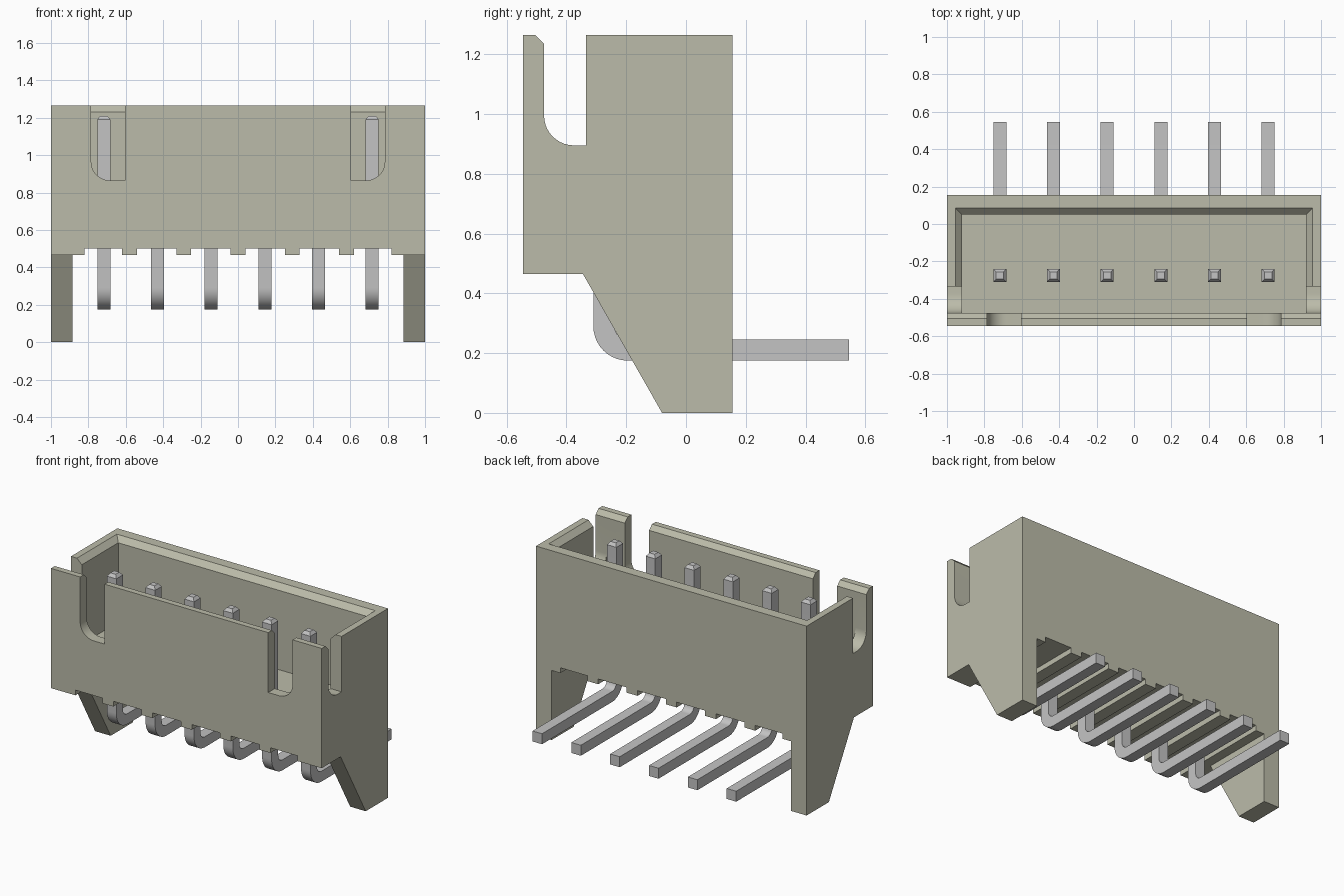
import bpy, bmesh, math
from mathutils import Vector

if "Cube" in bpy.data.objects:
    bpy.data.objects.remove(bpy.data.objects["Cube"], do_unlink=True)


def material(name, rgb):
    m = bpy.data.materials.new(name)
    m.use_nodes = True
    m.diffuse_color = (*rgb, 1)
    bsdf = next(n for n in m.node_tree.nodes if n.type == 'BSDF_PRINCIPLED')
    bsdf.inputs["Base Color"].default_value = (*rgb, 1)
    bsdf.inputs["Roughness"].default_value = 0.6
    return m


def loft(name, loops, mat):
    """Closed solid through a list of equal-length point loops."""
    bm = bmesh.new()
    rings = [[bm.verts.new(p) for p in loop] for loop in loops]
    n = len(rings[0])
    for a, b in zip(rings, rings[1:]):
        for i in range(n):
            j = (i + 1) % n
            bm.faces.new((a[i], a[j], b[j], b[i]))
    bm.faces.new(rings[0])
    bm.faces.new(rings[-1])
    bmesh.ops.recalc_face_normals(bm, faces=bm.faces)
    me = bpy.data.meshes.new(name)
    bm.to_mesh(me)
    bm.free()
    me.materials.append(mat)
    ob = bpy.data.objects.new(name, me)
    bpy.context.collection.objects.link(ob)
    return ob


def prism_x(name, pts, x0, x1, mat):
    return loft(name, [[(x, y, z) for y, z in pts] for x in (x0, x1)], mat)


def prism_y(name, pts, y0, y1, mat):
    return loft(name, [[(x, y, z) for x, z in pts] for y in (y0, y1)], mat)


def arc(cx, cy, r, a0, a1, n=10):
    return [(cx + r * math.cos(math.radians(a0 + (a1 - a0) * i / n)),
             cy + r * math.sin(math.radians(a0 + (a1 - a0) * i / n))) for i in range(n + 1)]


def cut(ob, cutter):
    cutter.hide_render = True
    mod = ob.modifiers.new("cut", 'BOOLEAN')
    mod.operation, mod.solver, mod.object = 'DIFFERENCE', 'EXACT', cutter
    bpy.context.view_layer.objects.active = ob
    bpy.ops.object.modifier_apply(modifier=mod.name)
    bpy.data.objects.remove(cutter, do_unlink=True)


def smooth(ob):
    bpy.ops.object.select_all(action='DESELECT')
    ob.select_set(True)
    bpy.context.view_layer.objects.active = ob
    bpy.ops.object.shade_smooth_by_angle(angle=math.radians(30))


plastic = material("beige plastic", (0.50, 0.50, 0.40))
metal = material("grey metal", (0.55, 0.55, 0.55))

# Housing with its legs, as one side profile
TOP, BASE, FRONT, BACK = 1.265, 0.465, -0.545, 0.155
housing = prism_x("housing", [(FRONT, BASE), (-0.345, BASE), (-0.08, 0), (BACK, 0),
                              (BACK, TOP), (FRONT, TOP)], -1, 1, plastic)

# Underside: gap between the legs, with shallow channels between ribs
under = [(-0.885, -0.1), (-0.885, BASE)]
for a, b in ((-0.82, -0.62), (-0.54, -0.33), (-0.25, -0.04),
             (0.04, 0.25), (0.33, 0.54), (0.62, 0.82)):
    under += [(a, BASE), (a, 0.5), (b, 0.5), (b, BASE)]
under += [(0.885, BASE), (0.885, -0.1)]
cut(housing, prism_y("underside_cutter", under, -0.8, 0.4, plastic))

# Open cavity with a chamfered rim
INNER = -0.475
cavity = []
for z, x, y in ((0.70, 0.92, 0.05), (TOP - 0.035, 0.92, 0.05), (TOP + 0.035, 0.99, 0.12)):
    cavity.append([(-x, INNER, z), (x, INNER, z), (x, y, z), (-x, y, z)])
cut(housing, loft("cavity_cutter", cavity, plastic))

# Side wall slots, continued over the front wall's inner chamfer
slot = [(-0.335, 1.4), (-0.335, 0.895)] + arc(-0.375, 0.995, 0.1, 270, 180)
slot += [(INNER, 1.235), (-0.54, 1.30), (-0.54, 1.4)]
cut(housing, prism_x("side_slot_cutter", slot, -1.1, 1.1, plastic))

# Front wall slots, rounded at the outer lower corner
for s in (-1, 1):
    pts = [(0.605, 1.4), (0.605, 0.865)] + arc(0.685, 0.965, 0.1, 270, 360) + [(0.785, 1.4)]
    cut(housing, prism_y("front_slot_cutter", [(s * x, z) for x, z in pts], -0.7, -0.4, plastic))
smooth(housing)

# Bent pins with tapered tips
W = 0.07
outline = [(-0.24, 1.19), (-0.31, 1.19)] + arc(-0.195, 0.29, 0.115, 180, 270)
outline += [(0.545, 0.175), (0.545, 0.245)] + arc(-0.195, 0.29, 0.045, 270, 180)
pin = prism_x("pin_1", outline, -W / 2, W / 2, metal)
bm = bmesh.new()
bm.from_mesh(pin.data)
end = max(bm.faces, key=lambda f: f.calc_center_median().z)
tip = bmesh.ops.extrude_discrete_faces(bm, faces=[end])["faces"][0]
c = tip.calc_center_median()
for v in tip.verts:
    v.co = c + (v.co - c) * 0.55 + Vector((0, 0, 0.02))
bm.to_mesh(pin.data)
bm.free()
smooth(pin)
for i in range(6):
    ob = pin
    if i:
        ob = bpy.data.objects.new(f"pin_{i + 1}", pin.data)
        bpy.context.collection.objects.link(ob)
    ob.location.x = (i - 2.5) * 0.287
